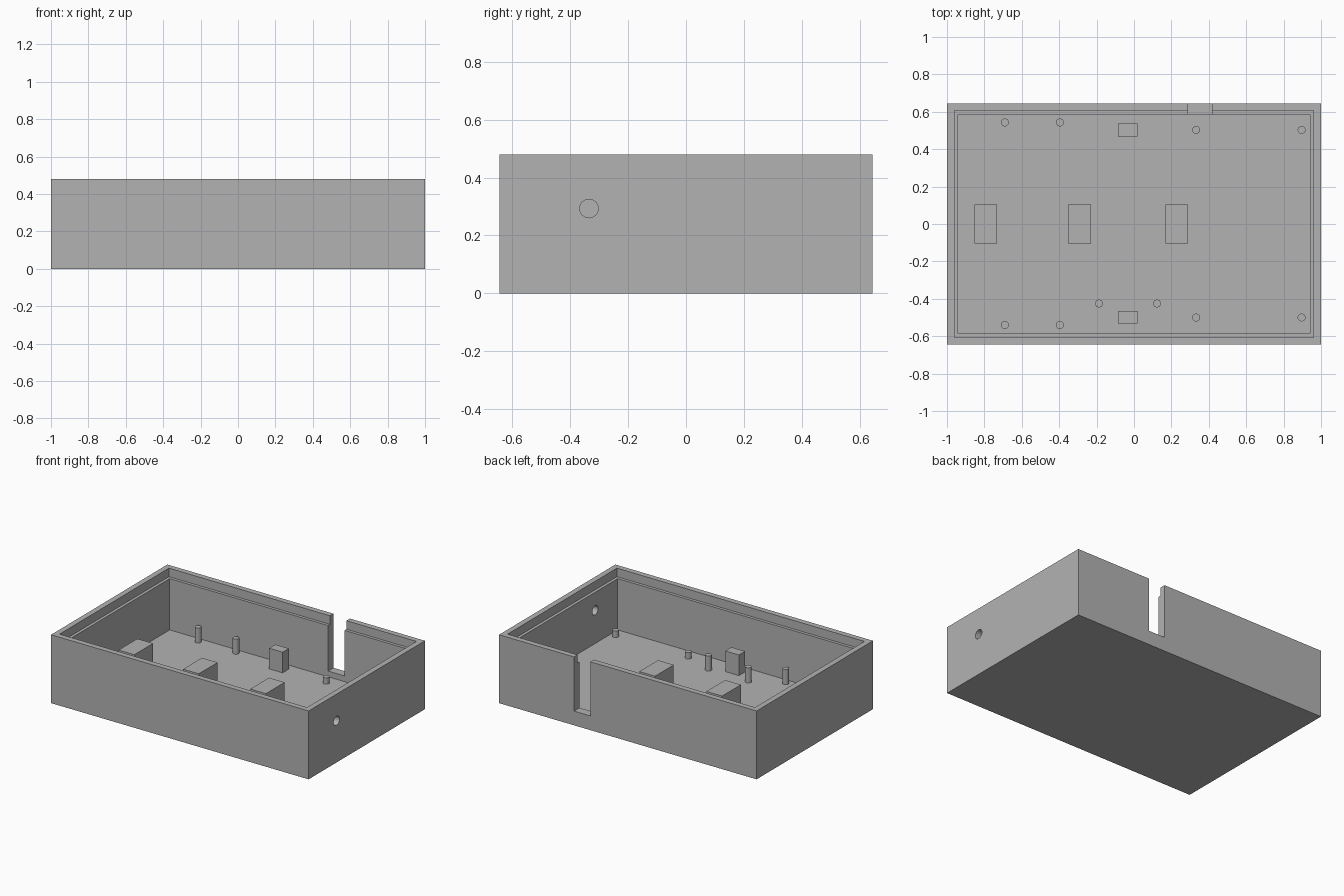
import bpy
import bmesh
from mathutils import Matrix, Vector

default = bpy.data.objects.get("Cube")
if default:
    bpy.data.objects.remove(default, do_unlink=True)

# Single plain grey
GREY = (0.45, 0.45, 0.45, 1.0)
grey = bpy.data.materials.new("plain_grey")
grey.use_nodes = True
grey.diffuse_color = GREY
grey.node_tree.nodes["Principled BSDF"].inputs["Base Color"].default_value = GREY

# Main dimensions
HX, HY, HEIGHT = 1.0, 0.645, 0.48
WALL, RIM = 0.06, 0.039
FLOOR, LEDGE = 0.06, 0.42
SUNK = FLOOR - 0.005


def finish(name, bm):
    mesh = bpy.data.meshes.new(name)
    bm.to_mesh(mesh)
    bm.free()
    mesh.materials.append(grey)
    obj = bpy.data.objects.new(name, mesh)
    bpy.context.collection.objects.link(obj)
    return obj


def box(name, low, high):
    low, high = Vector(low), Vector(high)
    bm = bmesh.new()
    bmesh.ops.create_cube(bm, size=1, matrix=Matrix.Translation((low + high) / 2)
                          @ Matrix.Diagonal((*(high - low), 1)))
    return finish(name, bm)


def cylinder(name, centre, radius, depth, axis="Z"):
    bm = bmesh.new()
    turn = Matrix.Rotation(1.5707963, 4, "Y") if axis == "X" else Matrix()
    bmesh.ops.create_cone(bm, cap_ends=True, segments=32, radius1=radius, radius2=radius,
                          depth=depth, matrix=Matrix.Translation(centre) @ turn)
    return finish(name, bm)


def smooth(obj):
    bpy.ops.object.select_all(action="DESELECT")
    obj.select_set(True)
    bpy.context.view_layer.objects.active = obj
    bpy.ops.object.shade_smooth_by_angle(angle=0.6)


def cut(target, cutter):
    mod = target.modifiers.new("cut", "BOOLEAN")
    mod.operation, mod.solver, mod.object = "DIFFERENCE", "EXACT", cutter
    bpy.context.view_layer.objects.active = target
    bpy.ops.object.modifier_apply(modifier=mod.name)
    bpy.data.objects.remove(cutter, do_unlink=True)


# Open case: cavity, stepped rim, cable slot in the back, round hole in the left wall
case = box("case", (-HX, -HY, 0), (HX, HY, HEIGHT))
ix, iy, rx, ry = HX - WALL, HY - WALL, HX - RIM, HY - RIM
cut(case, box("cavity_cutter", (-ix, -iy, FLOOR), (ix, iy, 0.6)))
cut(case, box("rim_cutter", (-rx, -ry, LEDGE), (rx, ry, 0.6)))
cut(case, box("slot_cutter", (0.29, 0.5, 0.10), (0.418, 0.75, 0.6)))
cut(case, cylinder("hole_cutter", (HX, -0.335, 0.293), 0.032, 0.3, "X"))
smooth(case)

# Support blocks along the middle
for x in (-0.793, -0.292, 0.229):
    box("support_block", (x - 0.061, -0.104, SUNK), (x + 0.061, 0.104, 0.205))

# Square posts at the front and back
for side, y in (("front", -0.498), ("back", 0.502)):
    box(side + "_square_post", (-0.086, y - 0.034, SUNK), (0.019, y + 0.034, 0.205))

# Mounting pins, tall and short
tall = [(x, y) for x in (-0.69, -0.396) for y in (-0.54, 0.543)]
tall += [(-0.187, -0.425), (0.123, -0.425)]
short = [(x, y) for x in (0.332, 0.896) for y in (-0.5, 0.503)]
for name, places, top in (("tall_pin", tall, 0.166), ("short_pin", short, 0.105)):
    for x, y in places:
        smooth(cylinder(name, (x, y, (top + SUNK) / 2), 0.021, top - SUNK))
